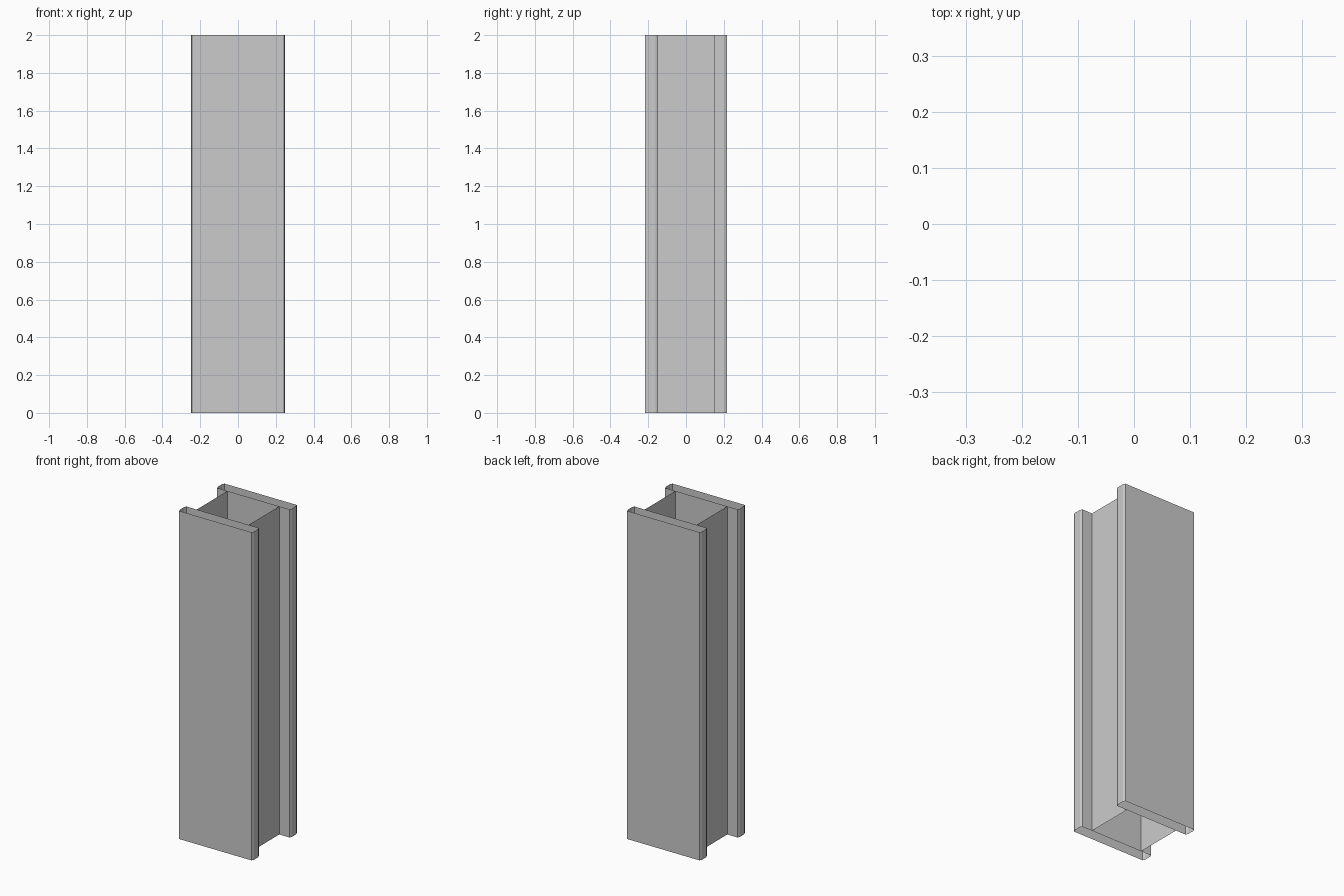
import bpy, bmesh

if "Cube" in bpy.data.objects:
    bpy.data.objects.remove(bpy.data.objects["Cube"])

HEIGHT = 2.0
HALF_W = 0.25            # flange half width
Y_IN, Y_OUT = 0.148, 0.218
WEB_X = 0.175
CX, CY = 0.006, 0.014    # corner chamfer


def extrude_profile(name, points, closed):
    """Uncapped wall swept straight up from a plan profile."""
    bm = bmesh.new()
    low = [bm.verts.new((x, y, 0)) for x, y in points]
    high = [bm.verts.new((x, y, HEIGHT)) for x, y in points]
    n = len(points)
    for i in range(n if closed else n - 1):
        j = (i + 1) % n
        bm.faces.new((low[i], low[j], high[j], high[i]))
    mesh = bpy.data.meshes.new(name)
    bm.to_mesh(mesh)
    bm.free()
    obj = bpy.data.objects.new(name, mesh)
    bpy.context.collection.objects.link(obj)
    return obj


# Hollow flange with chamfered corners, counter-clockwise in plan
flange = [
    (-HALF_W + CX, -Y_OUT), (HALF_W - CX, -Y_OUT),
    (HALF_W, -Y_OUT + CY), (HALF_W, -Y_IN - CY),
    (HALF_W - CX, -Y_IN), (-HALF_W + CX, -Y_IN),
    (-HALF_W, -Y_IN - CY), (-HALF_W, -Y_OUT + CY),
]

# Each half turn gives the opposite flange and web
for s, flange_name, web_name in ((1, "front_flange", "right_web"),
                                 (-1, "back_flange", "left_web")):
    extrude_profile(flange_name, [(s * x, s * y) for x, y in flange], True)
    extrude_profile(web_name, [(s * WEB_X, -s * Y_IN), (s * WEB_X, s * Y_IN)], False)
